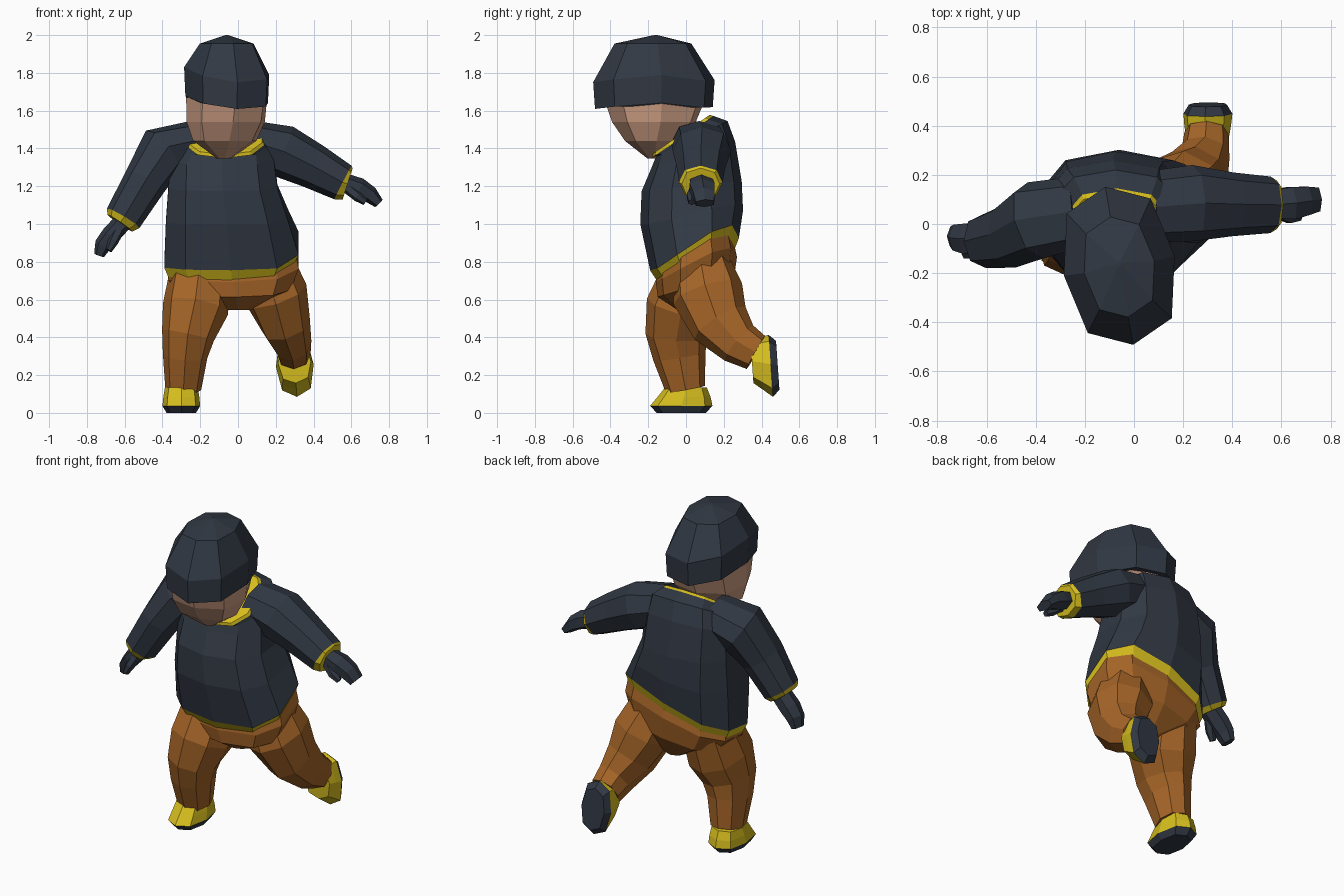
import bpy, bmesh, math
from mathutils import Vector, Matrix


def material(name, rgb):
    m = bpy.data.materials.new(name)
    m.diffuse_color = (*rgb, 1)
    return m


DARK, ORANGE, YELLOW, SKIN = range(4)
MATS = [material("dark_cloth", (0.031, 0.040, 0.057)),
        material("orange_cloth", (0.38, 0.13, 0.021)),
        material("yellow_trim", (0.68, 0.52, 0.013)),
        material("skin", (0.60, 0.33, 0.22))]


def oval(n, a, b, p):
    """Rounded-square outline with a vertex at the front."""
    for i in range(n):
        t = -math.pi / 2 + 2 * math.pi * i / n
        c, s = math.cos(t), math.sin(t)
        yield (math.copysign(abs(c) ** p, c) * a, math.copysign(abs(s) ** p, s) * b)


def lift(x, y):
    """The hem is pulled up over the back-swung leg."""
    u = min(1, max(0, (x + 0.40) / 0.73))
    v = min(1, max(0, (y + 0.17) / 0.44))
    return 0.28 * u * v + 0.05 * v


def level(cx, cy, z, rx, ry, slope=0, raise_by=0, n=10, p=0.8, yaw=0):
    ring = []
    for x, y in oval(n, rx, ry, p):
        v = Matrix.Rotation(yaw, 2) @ Vector((x, y))
        X, Y = cx + v.x, cy + v.y
        ring.append(Vector((X, Y, z + slope * v.y + raise_by * lift(X, Y))))
    return ring


def tube(points, ref, n=8, p=0.9):
    """Rings across a path; each point is x, y, z, half width, half depth."""
    cs = [Vector(q[:3]) for q in points]
    rings = []
    for i, q in enumerate(points):
        t = (cs[min(i + 1, len(cs) - 1)] - cs[max(i - 1, 0)]).normalized()
        u = Vector(ref)
        u = (u - t * u.dot(t)).normalized()
        v = t.cross(u)
        rings.append([cs[i] + u * a + v * b for a, b in oval(n, q[3], q[4], p)])
    return rings


def loft(name, rings, bands, start, end):
    """Skin rings; bands gives the colour of each strip, start/end the caps."""
    bm = bmesh.new()
    vs = [[bm.verts.new(co) for co in r] for r in rings]
    n = len(rings[0])
    for k in range(len(vs) - 1):
        for i in range(n):
            j = (i + 1) % n
            f = bm.faces.new((vs[k][i], vs[k][j], vs[k + 1][j], vs[k + 1][i]))
            f.material_index = bands[k] if isinstance(bands, list) else bands
    for r, m in ((vs[0], start), (vs[-1], end)):
        bm.faces.new(r).material_index = m
    bmesh.ops.recalc_face_normals(bm, faces=bm.faces)
    me = bpy.data.meshes.new(name)
    bm.to_mesh(me)
    bm.free()
    for m in MATS:
        me.materials.append(m)
    ob = bpy.data.objects.new(name, me)
    bpy.context.collection.objects.link(ob)
    return ob


# jacket body, with yellow hem and collar
loft("jacket_body", [
    level(-0.035, 0.05, 0.695, 0.345, 0.205, 0, 0.9),
    level(-0.035, 0.045, 0.755, 0.37, 0.235, 0, 0.9),
    level(-0.06, 0.03, 1.00, 0.335, 0.272, 0, 0.4),
    level(-0.08, 0.03, 1.20, 0.30, 0.265, 0.1),
    level(-0.085, 0.04, 1.37, 0.285, 0.22, 0.3),
    level(-0.075, 0.03, 1.45, 0.26, 0.19, 0.5),
    level(-0.07, -0.02, 1.46, 0.215, 0.165, 0.68),
    level(-0.07, -0.03, 1.472, 0.205, 0.155, 0.68)],
    [YELLOW, DARK, DARK, DARK, DARK, DARK, YELLOW], YELLOW, YELLOW)

# sleeves with yellow cuffs
SIDEWAYS = (0, 1, 0)
SLEEVE = [DARK, DARK, DARK, YELLOW]
loft("right_sleeve", tube([
    (-0.22, 0.05, 1.44, 0.145, 0.11), (-0.40, 0.015, 1.385, 0.16, 0.14),
    (-0.495, -0.045, 1.22, 0.135, 0.115), (-0.608, -0.07, 1.03, 0.11, 0.10),
    (-0.625, -0.072, 1.005, 0.09, 0.08)], SIDEWAYS), SLEEVE, DARK, YELLOW)
loft("left_sleeve", tube([
    (0.06, 0.07, 1.44, 0.145, 0.11), (0.24, 0.085, 1.385, 0.155, 0.14),
    (0.40, 0.08, 1.305, 0.13, 0.12), (0.555, 0.078, 1.22, 0.115, 0.10),
    (0.58, 0.078, 1.212, 0.10, 0.088)], SIDEWAYS), SLEEVE, DARK, YELLOW)

# gloves: palm with fingers, and thumb
for name, path in {
    "right_glove": [(-0.61, -0.06, 1.01, 0.065, 0.05), (-0.675, -0.06, 0.94, 0.07, 0.05),
                    (-0.715, -0.055, 0.89, 0.06, 0.045), (-0.735, -0.05, 0.835, 0.045, 0.028)],
    "right_thumb": [(-0.63, -0.09, 0.97, 0.03, 0.03), (-0.66, -0.115, 0.91, 0.03, 0.028),
                    (-0.685, -0.125, 0.86, 0.018, 0.018)],
    "left_glove": [(0.56, 0.08, 1.22, 0.065, 0.05), (0.64, 0.085, 1.19, 0.075, 0.055),
                   (0.70, 0.095, 1.155, 0.065, 0.045), (0.745, 0.10, 1.11, 0.055, 0.028)],
    "left_thumb": [(0.58, 0.05, 1.19, 0.03, 0.03), (0.635, 0.03, 1.145, 0.03, 0.028),
                   (0.675, 0.03, 1.115, 0.018, 0.018)]}.items():
    loft(name, tube(path, SIDEWAYS, n=6), DARK, DARK, DARK)

# trousers: hips and two legs
loft("trouser_hips", [
    level(-0.03, 0.05, 0.80, 0.34, 0.19, 0, 0.9),
    level(-0.025, 0.055, 0.69, 0.36, 0.215, 0, 0.7),
    level(-0.01, 0.05, 0.61, 0.30, 0.20, 0, 0.4),
    level(0.00, 0.055, 0.545, 0.07, 0.10)], ORANGE, ORANGE, ORANGE)
ACROSS = (1, 0, 0)
loft("right_trouser_leg", tube([
    (-0.20, 0.05, 0.75, 0.16, 0.17), (-0.225, -0.02, 0.55, 0.175, 0.195),
    (-0.265, -0.05, 0.41, 0.14, 0.165), (-0.28, -0.035, 0.30, 0.118, 0.14),
    (-0.29, -0.003, 0.125, 0.095, 0.105)], ACROSS), ORANGE, ORANGE, ORANGE)
loft("left_trouser_leg", tube([
    (0.14, 0.08, 0.80, 0.15, 0.15), (0.20, 0.115, 0.63, 0.17, 0.19),
    (0.25, 0.18, 0.475, 0.135, 0.16), (0.29, 0.28, 0.37, 0.10, 0.12),
    (0.295, 0.37, 0.32, 0.09, 0.10)], ACROSS), ORANGE, ORANGE, ORANGE)


# shoes: dark sole, yellow upper; the left one is toe-down behind
def shoe(name, place):
    ob = loft(name, [
        level(0, -0.01, 0.005, 0.078, 0.13, n=8),
        level(0, -0.01, 0.042, 0.10, 0.165, n=8),
        level(0, 0.005, 0.09, 0.095, 0.14, n=8),
        level(0, 0.015, 0.14, 0.087, 0.11, n=8)],
        [DARK, YELLOW, YELLOW], DARK, YELLOW)
    ob.data.transform(place)


shoe("right_shoe", Matrix.Translation((-0.30, -0.015, -0.005)))
shoe("left_shoe", Matrix.Translation((0.30, 0.49, 0.262))
     @ Matrix.Rotation(math.radians(94), 4, 'X') @ Matrix.Rotation(math.radians(4), 4, 'Z'))

# head, turned slightly, with a domed cap
YAW = math.radians(10)
loft("face", [
    level(-0.075, -0.175, 1.347, 0.035, 0.03, n=8, yaw=YAW),
    level(-0.07, -0.185, 1.44, 0.17, 0.14, n=8, yaw=YAW),
    level(-0.065, -0.17, 1.54, 0.21, 0.225, n=8, yaw=YAW),
    level(-0.06, -0.165, 1.67, 0.218, 0.275, n=8, yaw=YAW)], SKIN, SKIN, SKIN)


def cap_ring(z, k, dy=0, droop=0):
    """Rings of the cap dip at the front and back, and a little to the left."""
    ring = level(-0.06, -0.17 + dy, z, 0.23 * k, 0.328 * k, n=8, p=0.8, yaw=YAW)
    for v in ring:
        v.z -= droop * ((v.y + 0.17) / 0.325) ** 2 + droop * 0.4 * (v.x + 0.06) / 0.23
    return ring


loft("cap", [cap_ring(1.66, 0.965, 0, 0.05), cap_ring(1.81, 0.995, 0, 0.055),
             cap_ring(1.955, 0.63, -0.005), cap_ring(2.0, 0.03, 0.01)],
     DARK, DARK, DARK)
